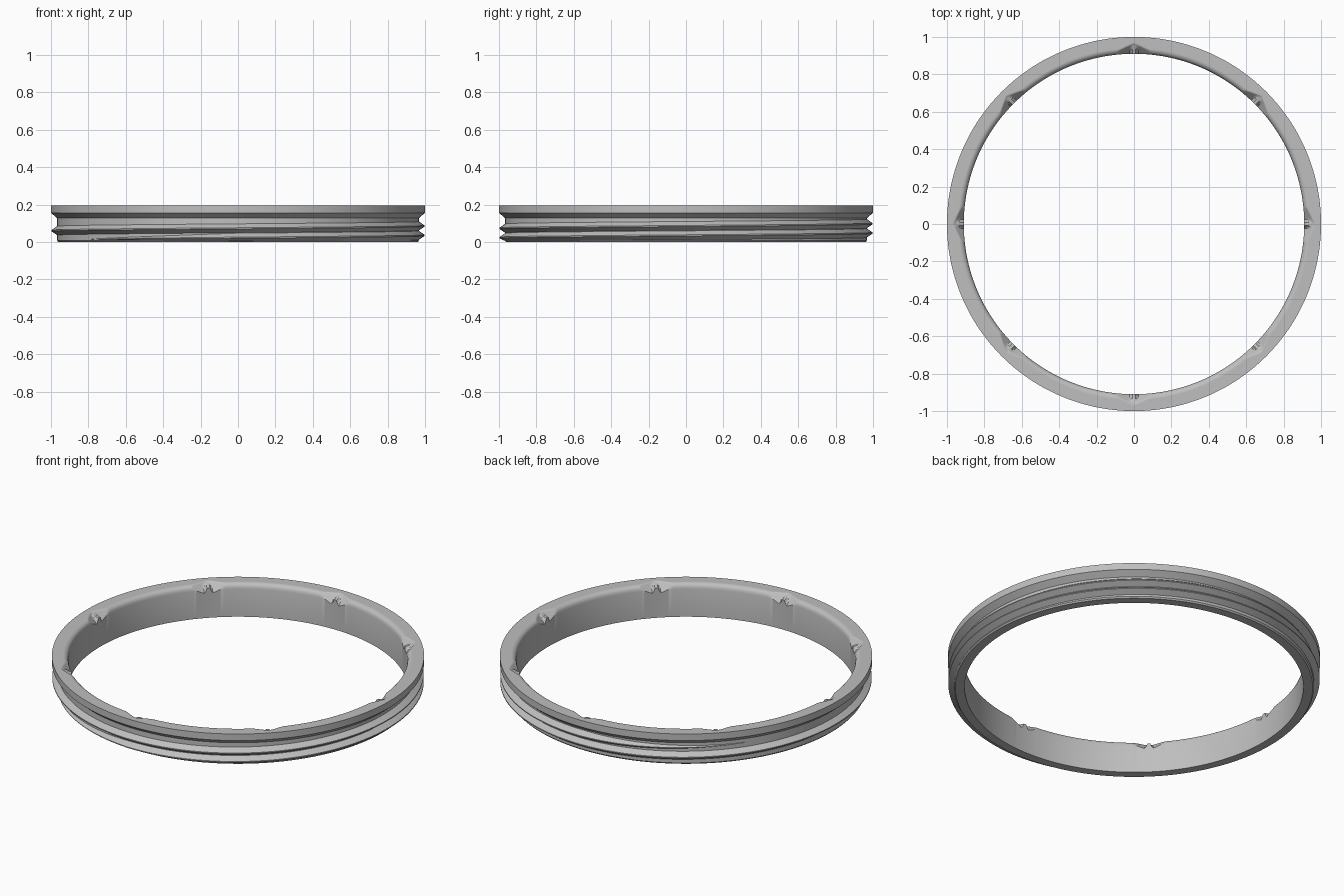
import bpy, bmesh, math

if "Cube" in bpy.data.objects:
    bpy.data.objects.remove(bpy.data.objects["Cube"])

INNER, OUTER, ROOT, HEIGHT = 0.91, 1.0, 0.967, 0.195
FILLET = 0.03
STEPS = 720

grey = bpy.data.materials.new("plain_grey")
grey.diffuse_color = (0.52, 0.52, 0.52, 1)
grey.use_nodes = True
grey.node_tree.nodes["Principled BSDF"].inputs["Base Color"].default_value = (0.52, 0.52, 0.52, 1)


def sweep(name, section, angles, closed):
    """Join the (r, z) section at each angle into one skin."""
    bm = bmesh.new()
    rings = []
    for a in angles:
        rings.append([bm.verts.new((r * math.cos(a), r * math.sin(a), z))
                      for r, z in section(a)])
    pairs = list(zip(rings, rings[1:]))
    if closed:
        pairs.append((rings[-1], rings[0]))
    else:
        bm.faces.new(rings[0])
        bm.faces.new(rings[-1])
    for p, q in pairs:
        for i in range(len(p)):
            j = (i + 1) % len(p)
            bm.faces.new((p[i], q[i], q[j], p[j]))
    bmesh.ops.recalc_face_normals(bm, faces=bm.faces)
    mesh = bpy.data.meshes.new(name)
    bm.to_mesh(mesh)
    bm.free()
    mesh.materials.append(grey)
    ob = bpy.data.objects.new(name, mesh)
    bpy.context.collection.objects.link(ob)
    bpy.ops.object.select_all(action='DESELECT')
    ob.select_set(True)
    bpy.context.view_layer.objects.active = ob
    bpy.ops.object.shade_smooth_by_angle(angle=math.radians(32))
    return ob


def top_height(r, a):
    """Rounded inner lip with eight scooped notches, each split by a rib."""
    d = max(0, INNER + FILLET - r)
    z = HEIGHT - FILLET + math.sqrt(max(0, FILLET**2 - d**2))
    eighth = math.pi / 4
    side = abs(a - round(a / eighth) * eighth) * INNER
    reach = 0.055 * (1 - side / 0.13)
    if reach > 0:
        scoop = HEIGHT - 1.1 * max(0, reach - (r - INNER))
        z = min(z, scoop)
        if side < 0.026:
            rib = 0.5 + 0.5 * math.cos(math.pi * side / 0.026)
            crown = HEIGHT - 0.006 - 0.3 * max(0, INNER + 0.045 - r)
            z = max(z, z + (crown - z) * min(1, 1.3 * rib))
    return z


# Ring body: outer collar, thread core, bore and notched lip
def body_section(a):
    outside = [(INNER, 0), (0.96, 0), (ROOT, 0.008), (ROOT, 0.128),
               (OUTER, 0.156), (OUTER, HEIGHT)]
    lip = [INNER + 0.065 * (1 - i / 18) for i in range(19)]
    return outside + [(r, top_height(r, a)) for r in lip]


sweep("ring_body", body_section,
      [2 * math.pi * i / STEPS for i in range(STEPS)], True)

# Right-hand thread that fades out at both ends
PITCH, START, END = 0.05, -1.4, 0.4


def thread_section(a):
    turn = a / (2 * math.pi)
    fade = max(0.05, min(1, (turn - START) / 0.15, (END - turn) / 0.15))
    z = 0.086 + PITCH * turn
    half = 0.024 * fade
    low = max(0.006, z - half)
    crest = ROOT + 0.031 * fade
    return [(0.95, low), (ROOT, low), (crest, z - 0.003 * fade),
            (crest, z + 0.003 * fade), (ROOT, z + half), (0.95, z + half)]


count = 600
sweep("screw_thread", thread_section,
      [2 * math.pi * (START + (END - START) * i / count) for i in range(count + 1)], False)
